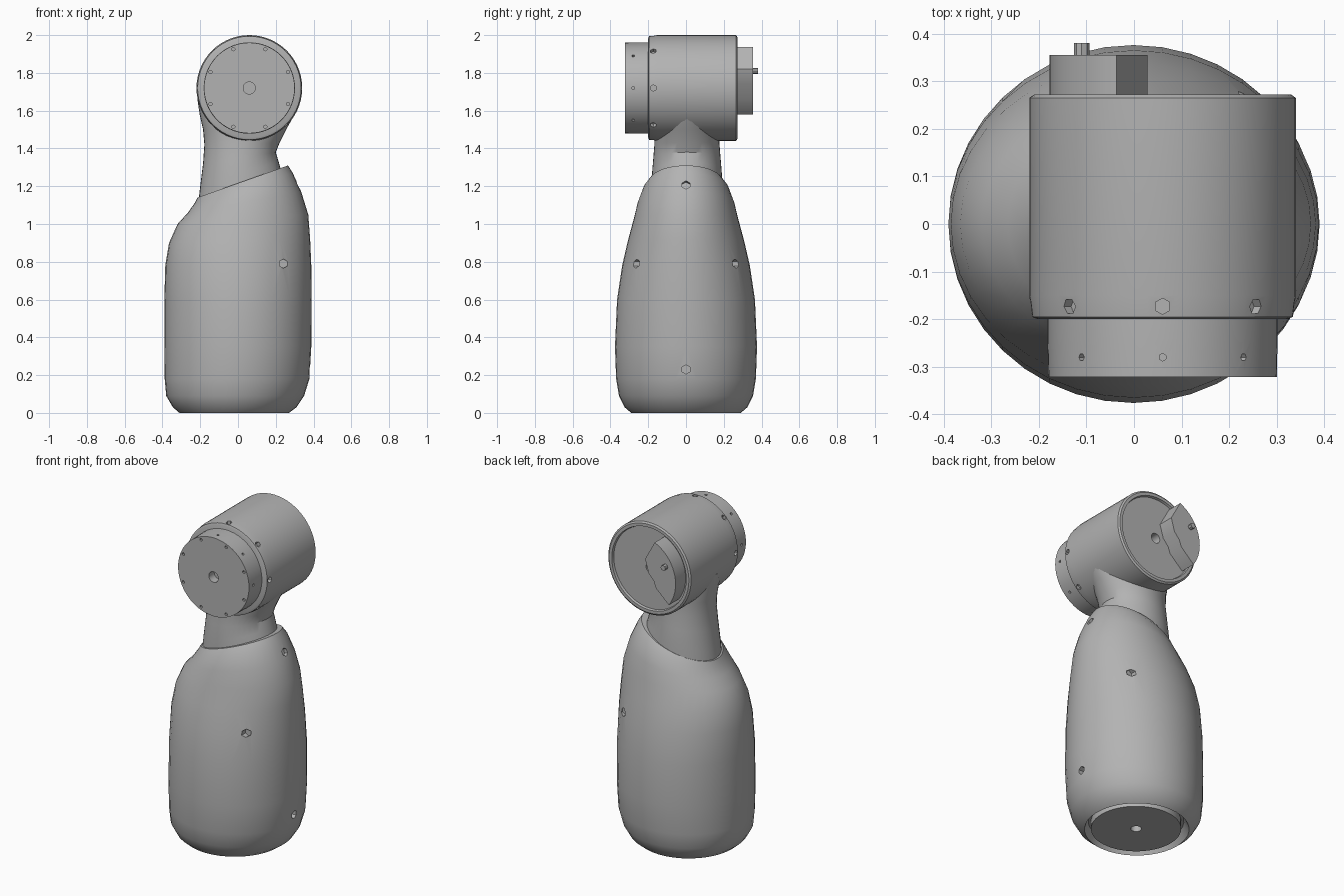
import bpy, bmesh, math
from mathutils import Vector, Matrix

cube = bpy.data.objects.get("Cube")
if cube:
    bpy.data.objects.remove(cube, do_unlink=True)

grey = bpy.data.materials.new("plain grey")
grey.use_nodes = True
grey.diffuse_color = (0.45, 0.45, 0.45, 1)
grey.node_tree.nodes["Principled BSDF"].inputs["Base Color"].default_value = (0.45, 0.45, 0.45, 1)

HEAD_X, HEAD_Z = 0.06, 1.72


def finish(name, bm):
    bmesh.ops.remove_doubles(bm, verts=bm.verts, dist=1e-5)
    bmesh.ops.recalc_face_normals(bm, faces=bm.faces)
    mesh = bpy.data.meshes.new(name)
    bm.to_mesh(mesh)
    bm.free()
    mesh.materials.append(grey)
    obj = bpy.data.objects.new(name, mesh)
    bpy.context.collection.objects.link(obj)
    return obj


def loft(name, rings, y_mid=0.0, sides=40):
    """Skin over tilted oval rings: left x, left z, right x, right z, half depth."""
    bm = bmesh.new()
    loops = []
    for xl, zl, xr, zr, depth in rings:
        loop = []
        for i in range(sides):
            a = math.tau * i / sides
            t = (1 + math.cos(a)) / 2
            loop.append(bm.verts.new((xl + (xr - xl) * t,
                                      y_mid + depth * math.sin(a),
                                      zl + (zr - zl) * t)))
        loops.append(loop)
    for low, high in zip(loops, loops[1:]):
        for i in range(sides):
            j = (i + 1) % sides
            bm.faces.new((low[i], low[j], high[j], high[i]))
    bm.faces.new(loops[0])
    bm.faces.new(loops[-1])
    return finish(name, bm)


def revolve(name, profile, center, axis, steps=56):
    """Turn a (radius, distance along axis) profile about an axis."""
    axis, center = Vector(axis), Vector(center)
    out = Vector((1, 0, 0))
    bm = bmesh.new()
    vs = [bm.verts.new(center + out * r + axis * d) for r, d in profile]
    es = [bm.edges.new(pair) for pair in zip(vs, vs[1:])]
    bmesh.ops.spin(bm, geom=vs + es, cent=center, axis=axis,
                   angle=math.tau, steps=steps)
    return finish(name, bm)


def drill(obj, pits):
    """Cut small hexagonal pits: position, direction, radius, depth."""
    bm = bmesh.new()
    for pos, direction, radius, depth in pits:
        turn = Vector(direction).to_track_quat('Z', 'Y').to_matrix().to_4x4()
        bmesh.ops.create_cone(bm, cap_ends=True, segments=6, radius1=radius,
                              radius2=radius, depth=depth * 2,
                              matrix=Matrix.Translation(pos) @ turn)
    cutter = finish("pit_cutter", bm)
    cutter.hide_render = True
    mod = obj.modifiers.new("pits", 'BOOLEAN')
    mod.operation, mod.solver, mod.object = 'DIFFERENCE', 'EXACT', cutter
    bpy.context.view_layer.objects.active = obj
    bpy.ops.object.modifier_apply(modifier=mod.name)
    bpy.data.objects.remove(cutter, do_unlink=True)


# Arm shell with a tilted shoulder and a recessed foot
body = loft("arm_shell", [
    (-.28, .05, .25, .05, .265), (-.31, 0, .27, 0, .29),
    (-.345, .03, .31, .03, .325), (-.38, .09, .35, .09, .355),
    (-.388, .18, .378, .18, .37), (-.39, .35, .388, .35, .376),
    (-.39, .6, .39, .6, .365), (-.385, .78, .388, .78, .338),
    (-.365, .9, .382, .92, .308), (-.32, 1.0, .372, 1.05, .277),
    (-.265, 1.06, .335, 1.17, .255), (-.23, 1.11, .29, 1.27, .225),
    (-.215, 1.14, .265, 1.31, .195)])
drill(body, [((.24, s * .29, .79), (0, s, 0), .024, .05) for s in (-1, 1)]
      + [((.38, 0, .23), (1, 0, 0), .024, .03), ((.325, 0, 1.21), (1, 0, .4), .024, .03)])

# Neck flaring into the head
neck = loft("neck", [
    (-.212, 1.1, .235, 1.26, .188), (-.2, 1.2, .215, 1.33, .185),
    (-.185, 1.32, .2, 1.38, .178), (-.178, 1.42, .22, 1.43, .172),
    (-.185, 1.5, .255, 1.5, .172), (-.203, 1.58, .3, 1.58, .175),
    (-.215, 1.66, .33, 1.66, .175)], y_mid=.005)

# Horizontal joint housing
head = revolve("joint_housing", [
    (0, -.2), (.262, -.2), (.274, -.195), (.28, -.15), (.28, .265),
    (.27, .272), (.252, .272), (.248, .258), (.03, .258), (.03, .2), (0, .2)],
    (HEAD_X, 0, HEAD_Z), (0, 1, 0))
# Output flange on the front
flange = revolve("front_flange", [
    (0, -.19), (.242, -.19), (.242, -.24), (.24, -.322), (.032, -.322),
    (.032, -.27), (0, -.27)], (HEAD_X, 0, HEAD_Z), (0, 1, 0))
# Foot plate
foot = revolve("foot_plate", [
    (0, .1), (.25, .1), (.25, .002), (.03, .002), (.03, .05), (0, .05)],
    (-.015, 0, 0), (0, 0, 1))


def ring_of_pits(y, radius, size, depth):
    spokes = [(math.cos(k * math.pi / 4), math.sin(k * math.pi / 4)) for k in range(8)]
    return [((HEAD_X + radius * c, y, HEAD_Z + radius * s), (c, 0, s), size, depth)
            for c, s in spokes]


drill(head, ring_of_pits(-.173, .28, .017, .025))
drill(flange, ring_of_pits(-.28, .242, .008, .015))
drill(flange, [((HEAD_X + .222 * math.cos(a), -.322, HEAD_Z + .222 * math.sin(a)),
                (0, 1, 0), .009, .012)
               for a in (math.pi * (k + .5) / 4 for k in range(8))])

# Stop block on the back: a ring sector with a faceted inner side
outline = [(HEAD_X + .238 * math.cos(math.radians(a)),
            HEAD_Z + .238 * math.sin(math.radians(a))) for a in range(114, 217, 6)]
outline += [(-.045, 1.66), (-.03, 1.7), (.005, 1.74), (.028, 1.82)]
bm = bmesh.new()
face = bm.faces.new([bm.verts.new((x, .25, z)) for x, z in outline])
new = bmesh.ops.extrude_face_region(bm, geom=[face])["geom"]
bmesh.ops.translate(bm, vec=(0, .105, 0),
                    verts=[v for v in new if isinstance(v, bmesh.types.BMVert)])
block = finish("stop_block", bm)

# Small pin on the stop block
pin = revolve("stop_pin", [(0, .34), (.016, .34), (.016, .38), (0, .38)],
              (-.11, 0, 1.81), (0, 1, 0), steps=8)

# Smooth curved surfaces, keep hard edges
bpy.ops.object.select_all(action='DESELECT')
for obj in (body, neck, head, flange, foot, block, pin):
    obj.select_set(True)
bpy.context.view_layer.objects.active = body
bpy.ops.object.shade_smooth_by_angle(angle=math.radians(32))
